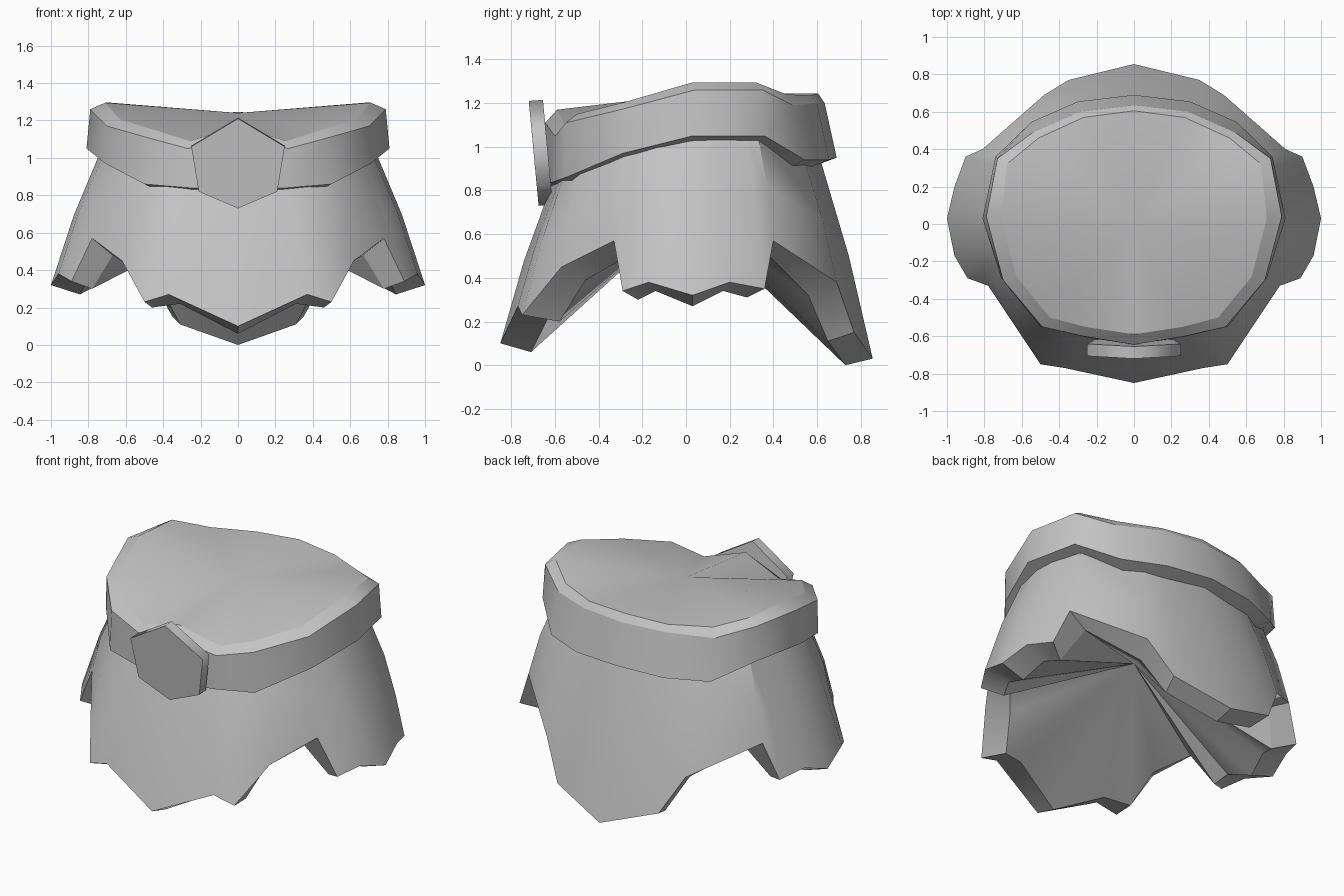
import bpy
import bmesh
import math

cube = bpy.data.objects.get("Cube")
if cube:
    bpy.data.objects.remove(cube, do_unlink=True)

grey = bpy.data.materials.new("plain grey")
grey.use_nodes = True
colour = (0.55, 0.55, 0.55, 1)
grey.diffuse_color = colour
grey.node_tree.nodes["Principled BSDF"].inputs["Base Color"].default_value = colour


def full_ring(half):
    """Close a half outline (front centre to back centre) by mirroring it in x."""
    return list(half) + [(-x, y, z) for x, y, z in half[-2:0:-1]]


def loft(name, rings, sharp_rings, start_tip=None, end_tip=None, angle=40):
    """Skin a stack of closed rings; each end may run to a single tip point."""
    bm = bmesh.new()
    loops = [[bm.verts.new(p) for p in ring] for ring in rings]
    count = len(loops[0])
    for a, b in zip(loops, loops[1:]):
        for i in range(count):
            j = (i + 1) % count
            bm.faces.new((a[i], a[j], b[j], b[i]))
    for tip, loop in ((start_tip, loops[0]), (end_tip, loops[-1])):
        if tip is None:
            continue
        vert = bm.verts.new(tip)
        for i in range(count):
            bm.faces.new((loop[i], loop[(i + 1) % count], vert))
    for index in sharp_rings:
        loop = loops[index]
        for i in range(count):
            bm.edges.get((loop[i], loop[(i + 1) % count])).smooth = False
    bmesh.ops.recalc_face_normals(bm, faces=bm.faces)
    mesh = bpy.data.meshes.new(name)
    bm.to_mesh(mesh)
    bm.free()
    mesh.materials.append(grey)
    obj = bpy.data.objects.new(name, mesh)
    bpy.context.collection.objects.link(obj)
    bpy.ops.object.select_all(action="DESELECT")
    obj.select_set(True)
    bpy.context.view_layer.objects.active = obj
    bpy.ops.object.shade_smooth_by_angle(angle=math.radians(angle), keep_sharp_edges=True)


# Skirt hem, front to back: x, y, z, then waist height and waist scale
hem = [
    (0, -.85, .1, .86, .71),
    (.37, -.77, .27, .87, .74),
    (.5, -.75, .23, .88, .74),
    (.62, -.57, .45, .9, .84),
    (.78, -.33, .57, .98, .85),
    (.89, -.29, .34, 1, .76),
    (.96, -.17, .38, 1.04, .74),
    (1, .03, .32, 1.07, .72),
    (.96, .2, .38, 1.07, .74),
    (.9, .36, .35, 1.07, .75),
    (.81, .4, .57, 1.06, .82),
    (.48, .69, .38, .97, .77),
    (.35, .77, .15, .96, .73),
    (0, .855, .03, .97, .71),
]
outer = [(x, y, z) for x, y, z, top, s in hem]
waist = [(x * s, y * s, top) for x, y, z, top, s in hem]
middle = []
for a, b in zip(outer, waist):
    mid = [(p + q) / 2 for p, q in zip(a, b)]
    middle.append((mid[0] * 1.02, mid[1] * 1.02, mid[2]))

# Inner edge of the thick hem, matching the hem points above
inner = [(0, -.71, .06), (.31, -.63, .22), (.46, -.58, .2), (.53, -.46, .39),
         (.67, -.3, .48), (.78, -.22, .3), (.81, -.14, .34), (.845, .03, .27),
         (.81, .17, .34), (.78, .28, .31), (.68, .38, .5), (.42, .56, .32),
         (.31, .65, .11), (0, .73, 0)]

# Outer wall, hem and shallow hollow underneath
skirt_rings = [full_ring(r) for r in (waist, middle, outer, inner)]
loft("skirt", skirt_rings, (2, 3), end_tip=(0, 0, .7))

# Belt outlines, front to back, dipping either side of the buckle
belt_bottom = [(0, -.645, .83), (.26, -.605, .84), (.5, -.55, .86), (.71, -.29, .97),
               (.81, .03, 1.05), (.74, .36, 1.05), (.55, .545, .94), (.3, .655, .94),
               (0, .69, .95)]
belt_top = [(0, -.645, 1.11), (.27, -.6, 1.05), (.49, -.55, 1.11), (.7, -.3, 1.17),
            (.79, .04, 1.26), (.73, .35, 1.26), (.54, .49, 1.19), (.29, .6, 1.2),
            (0, .635, 1.2)]
belt_rim = [(0, -.59, 1.17), (.26, -.55, 1.09), (.45, -.5, 1.15), (.63, -.28, 1.205),
            (.71, .03, 1.295), (.68, .32, 1.295), (.51, .46, 1.24), (.27, .57, 1.235),
            (0, .605, 1.245)]
underside = [(x * .88, y * .88, z - .03) for x, y, z in belt_bottom]
belt_rings = [full_ring(r) for r in (underside, belt_bottom, belt_top, belt_rim)]
loft("belt", belt_rings, (1, 2, 3), end_tip=(0, 0, 1.24), angle=60)

# Six-sided buckle plate, leaning slightly forward at the top
profile = [(0, 1.21), (.25, 1.06), (.21, .82), (0, .73), (-.21, .82), (-.25, 1.06)]
front = [(x, -.675 - (z - .73) * .094, z) for x, z in profile]
back = [(x, y + .065, z + .005) for x, y, z in front]


def centre(ring):
    return [sum(axis) / len(ring) for axis in zip(*ring)]


loft("buckle", [front, back], (0, 1), centre(front), centre(back), angle=75)
